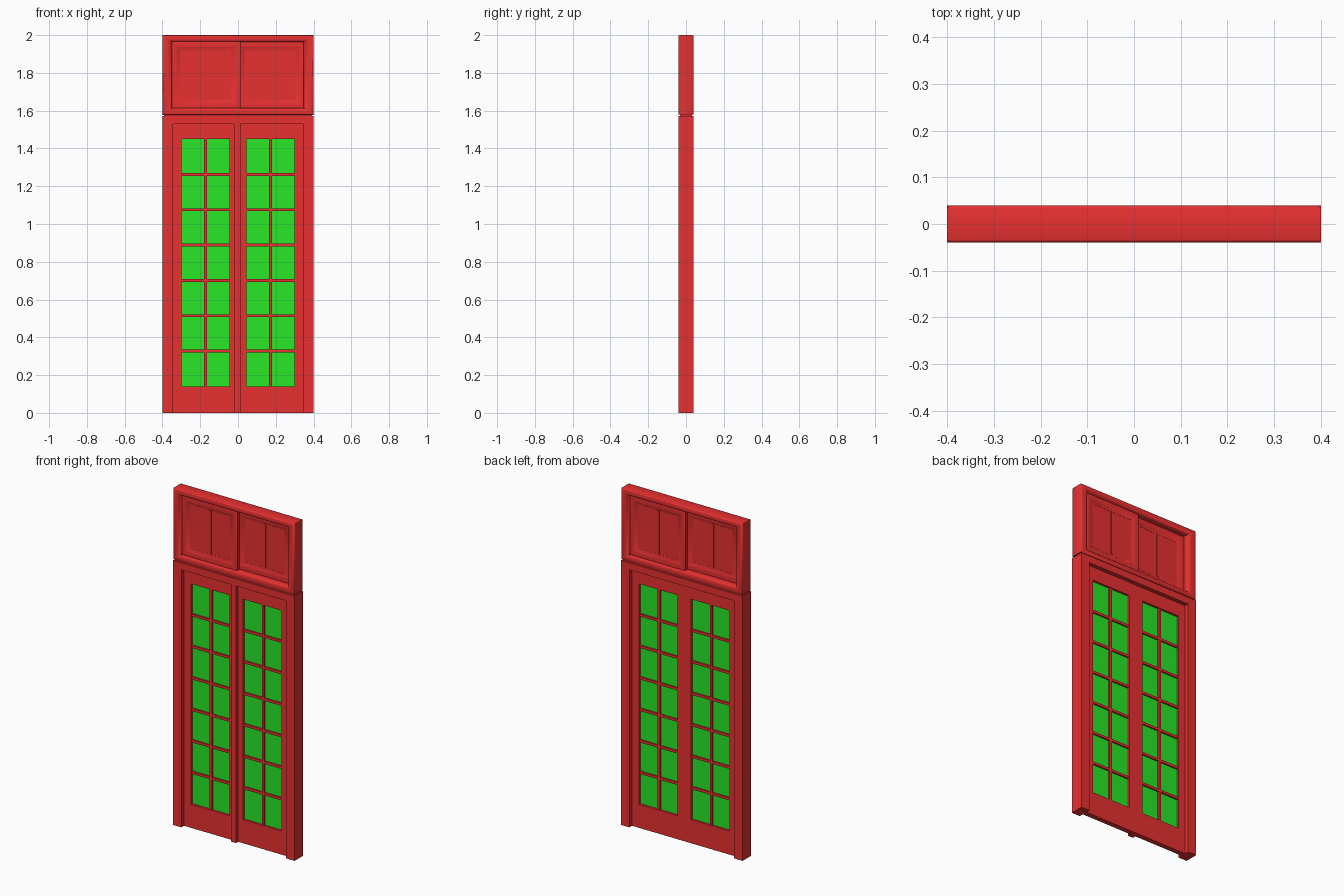
import bpy, bmesh, math

if "Cube" in bpy.data.objects:
    bpy.data.objects.remove(bpy.data.objects["Cube"])


def material(name, color):
    m = bpy.data.materials.new(name)
    m.diffuse_color = color
    m.use_nodes = True
    m.node_tree.nodes["Principled BSDF"].inputs["Base Color"].default_value = m.diffuse_color
    return m


RED = material("red_paint", (0.8, 0.03, 0.03, 1))
GREEN = material("green_glass", (0.02, 0.8, 0.02, 1))


def finish(name, bm, mat, smooth=False):
    bmesh.ops.recalc_face_normals(bm, faces=bm.faces)
    me = bpy.data.meshes.new(name)
    bm.to_mesh(me)
    bm.free()
    me.materials.append(mat)
    ob = bpy.data.objects.new(name, me)
    bpy.context.collection.objects.link(ob)
    if smooth:
        bpy.ops.object.select_all(action='DESELECT')
        ob.select_set(True)
        bpy.context.view_layer.objects.active = ob
        bpy.ops.object.shade_smooth_by_angle(angle=math.radians(40))
    return ob


def boxes(name, items, mat=RED):
    """One object made of boxes, each given as (x0, x1, y0, y1, z0, z1)."""
    bm = bmesh.new()
    for x0, x1, y0, y1, z0, z1 in items:
        vs = bmesh.ops.create_cube(bm, size=1)["verts"]
        for v in vs:
            v.co.x = x0 if v.co.x < 0 else x1
            v.co.y = y0 if v.co.y < 0 else y1
            v.co.z = z0 if v.co.z < 0 else z1
    return finish(name, bm, mat)


def ring(name, x0, x1, z0, z1, wx, wz, profile, yc=0.0):
    """Mitred rectangular frame; profile is a closed loop of (inset 0..1, y)."""
    bm = bmesh.new()
    rows = []
    for t, y in profile:
        a, b = t * wx, t * wz
        rows.append([bm.verts.new((x, yc + y, z)) for x, z in (
            (x0 + a, z0 + b), (x1 - a, z0 + b), (x1 - a, z1 - b), (x0 + a, z1 - b))])
    for i in range(len(rows)):
        p, q = rows[i - 1], rows[i]
        for j in range(4):
            k = (j + 1) % 4
            bm.faces.new((p[j], p[k], q[k], q[j]))
    return finish(name, bm, RED, True)


def rounded(depth, flat, steps=5):
    """Frame section: flat outer side, rounded shoulder and nose on both faces."""
    half = [(0, depth * 0.85), (0.06, depth * 0.96), (0.15, depth), (flat, depth)]
    for i in range(1, steps + 1):
        a = i / steps * math.pi / 2
        half.append((flat + (1 - flat) * math.sin(a), depth * (0.45 + 0.55 * math.cos(a))))
    return half + [(t, -y) for t, y in reversed(half)]


# Lower door frame: two jambs and the header
boxes("door_jambs", [(-0.40, -0.345, -0.04, 0.04, 0, 1.53),
                     (0.345, 0.40, -0.04, 0.04, 0, 1.53)])
boxes("door_header", [(-0.40, 0.40, -0.04, 0.04, 1.53, 1.572)])
boxes("groove_strip", [(-0.392, 0.392, -0.033, 0.033, 1.57, 1.59)])

# Door leaves with glazing bars and glass
Z0, Z1, ROWS, BAR = 0.14, 1.45, 7, 0.0075
Y0, Y1 = -0.015, 0.015


def leaf(side, s):
    def bx(xa, xb, ya, yb, za, zb):
        return (min(s * xa, s * xb), max(s * xa, s * xb), ya, yb, za, zb)
    boxes(side + "_door_leaf", [
        bx(0, 0.045, Y0, Y1, 0, 1.53), bx(0.298, 0.345, Y0, Y1, 0, 1.53),
        bx(0.045, 0.298, Y0, Y1, 0, Z0), bx(0.045, 0.298, Y0, Y1, Z1, 1.53)])
    mid = 0.1715
    bars = [bx(mid - BAR, mid + BAR, -0.011, 0.011, Z0, Z1)]
    for i in range(1, ROWS):
        z = Z0 + (Z1 - Z0) * i / ROWS
        for xa, xb in ((0.045, mid - BAR), (mid + BAR, 0.298)):
            bars.append(bx(xa, xb, -0.011, 0.011, z - BAR, z + BAR))
    boxes(side + "_glazing_bars", bars)
    boxes(side + "_door_glass", [bx(0.045, 0.298, -0.002, 0.002, Z0, Z1)], GREEN)


leaf("left", -1)
leaf("right", 1)

# Raised strip over the joint between the leaves, front only
boxes("meeting_strip", [(-0.022, 0.012, -0.035, Y0, 0, 1.53)])

# Transom surround
ring("transom_frame", -0.40, 0.40, 1.578, 2.0, 0.052, 0.036, rounded(0.04, 0.5))


# Two sliding transom sashes, left one in front of the right one
def sash(side, x0, x1, yc):
    z0, z1 = 1.612, 1.966
    ring(side + "_sash_frame", x0, x1, z0, z1, 0.036, 0.036, rounded(0.013, 0.45), yc)
    ring(side + "_sash_bead", x0 + 0.034, x1 - 0.034, z0 + 0.034, z1 - 0.034,
         0.014, 0.014, [(0, 0.009), (1, 0.004), (1, -0.004), (0, -0.009)], yc)
    mid = (x0 + x1) / 2
    boxes(side + "_sash_panel", [(x0 + 0.03, x1 - 0.03, yc - 0.003, yc + 0.003,
                                  z0 + 0.03, z1 - 0.03)])
    boxes(side + "_sash_bar", [(mid - 0.006, mid + 0.006, yc - 0.008, yc + 0.008,
                                z0 + 0.045, z1 - 0.045)])


sash("left", -0.352, 0.012, -0.013)
sash("right", -0.012, 0.352, 0.013)
